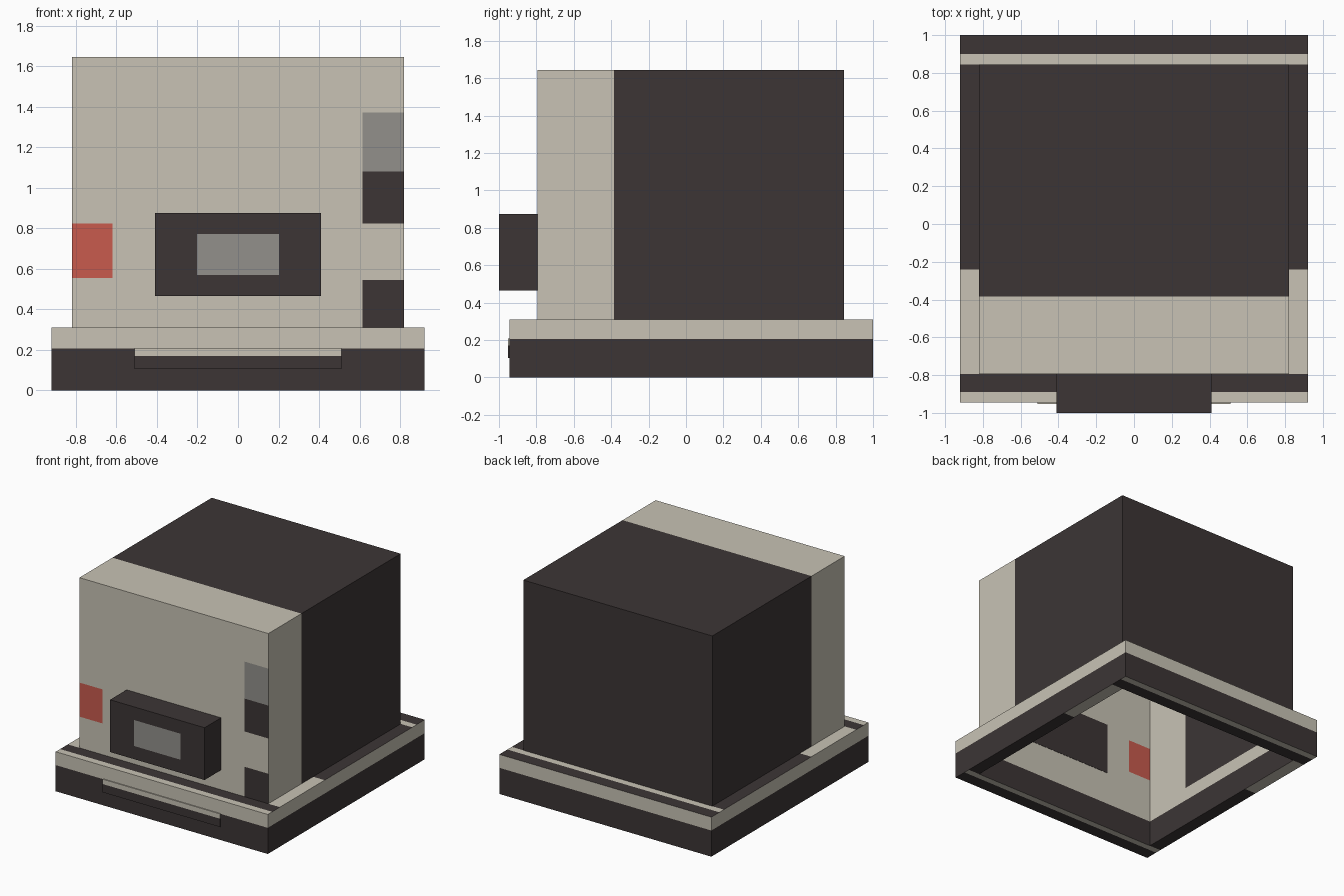
import bpy, bmesh
from mathutils import Vector

cube = bpy.data.objects.get("Cube")
if cube:
    bpy.data.objects.remove(cube, do_unlink=True)


def material(name, rgb):
    m = bpy.data.materials.new(name)
    m.use_nodes = True
    m.diffuse_color = (*rgb, 1)
    m.node_tree.nodes["Principled BSDF"].inputs["Base Color"].default_value = (*rgb, 1)
    return m


MATS = [material("beige", (0.58, 0.545, 0.46)),
        material("charcoal", (0.045, 0.036, 0.036)),
        material("red", (0.58, 0.105, 0.076)),
        material("grey", (0.29, 0.28, 0.26))]
BEIGE, DARK, RED, GREY = range(4)


def box(lo, hi):
    """Box mesh between two corners."""
    bm = bmesh.new()
    bmesh.ops.create_cube(bm, size=1)
    lo, hi = Vector(lo), Vector(hi)
    for v in bm.verts:
        v.co = [(lo[i] + hi[i]) / 2 + v.co[i] * (hi[i] - lo[i]) for i in range(3)]
    return bm


def cut(bm, axis, *positions):
    """Slice the mesh across an axis so that colours have clean borders."""
    normal = Vector([float(i == axis) for i in range(3)])
    for p in positions:
        geom = bm.verts[:] + bm.edges[:] + bm.faces[:]
        bmesh.ops.bisect_plane(bm, geom=geom, plane_co=normal * p, plane_no=normal, dist=1e-5)


def finish(bm, name, rule):
    """Colour each face by rule(centre, normal) and link the object."""
    bm.normal_update()
    for f in bm.faces:
        f.material_index = rule(f.calc_center_median(), f.normal)
    mesh = bpy.data.meshes.new(name)
    bm.to_mesh(mesh)
    bm.free()
    for m in MATS:
        mesh.materials.append(m)
    bpy.context.collection.objects.link(bpy.data.objects.new(name, mesh))


X, Y, Z = 0, 1, 2
HX, Y0, Y1 = 0.82, -0.795, 0.845      # body footprint
BX, B0, B1, BH = 0.92, -0.945, 1.0, 0.31   # base footprint and height

# Body: thin open-bottomed shell with coloured front patches
body = box((-HX, Y0, BH), (HX, Y1, 1.645))
bmesh.ops.delete(body, geom=[f for f in body.faces if f.normal.z < -0.5], context='FACES')
cut(body, X, -0.62, 0.615)
cut(body, Y, -0.385)
cut(body, Z, 0.545, 0.555, 0.822, 1.08, 1.37)


def body_rule(c, n):
    if n.y < -0.5:
        if c.x < -0.62 and 0.555 < c.z < 0.822:
            return RED
        if c.x > 0.615:
            if 1.08 < c.z < 1.37:
                return GREY
            if 0.822 < c.z < 1.08 or c.z < 0.545:
                return DARK
        return BEIGE
    return BEIGE if c.y < -0.385 else DARK


finish(body, "body_shell", body_rule)

# Base: hollow rectangular ring around the body opening
base = box((-BX, B0, 0), (BX, B1, BH))
cut(base, X, -HX, HX)
cut(base, Y, Y0, Y1, -0.89, 0.9, -0.24, 0.945, -0.845, 0.295)
hole = []
for f in base.faces:
    c = f.calc_center_median()
    if abs(f.normal.z) > 0.5 and abs(c.x) < HX and Y0 < c.y < Y1:
        hole.append(f)
bmesh.ops.delete(base, geom=hole, context='FACES')
bmesh.ops.bridge_loops(base, edges=[e for e in base.edges if e.is_boundary])
bmesh.ops.recalc_face_normals(base, faces=base.faces[:])
cut(base, Z, 0.205)


def base_rule(c, n):
    if abs(n.z) < 0.5:
        return BEIGE if c.z > 0.205 else DARK
    # striped rim; the underside is the top reversed front to back
    y = c.y if n.z > 0 else (B0 + B1) - c.y
    if y < -0.89 or -0.8 < y < -0.24 or 0.845 < y < 0.9:
        return BEIGE
    return DARK


finish(base, "base_ring", base_rule)

# Thin two-tone plate on the front of the base
plate = box((-0.51, B0 - 0.008, 0.105), (0.51, B0 + 0.004, 0.208))
cut(plate, Z, 0.17)
finish(plate, "base_front_plate", lambda c, n: BEIGE if c.z > 0.17 else DARK)

# Protruding front block with a pale window
block = box((-0.41, -1.0, 0.465), (0.41, Y0 + 0.002, 0.875))
cut(block, X, -0.203, 0.203)
cut(block, Z, 0.568, 0.772)
finish(block, "front_block",
       lambda c, n: GREY if n.y < -0.5 and abs(c.x) < 0.2 and 0.568 < c.z < 0.772 else DARK)
